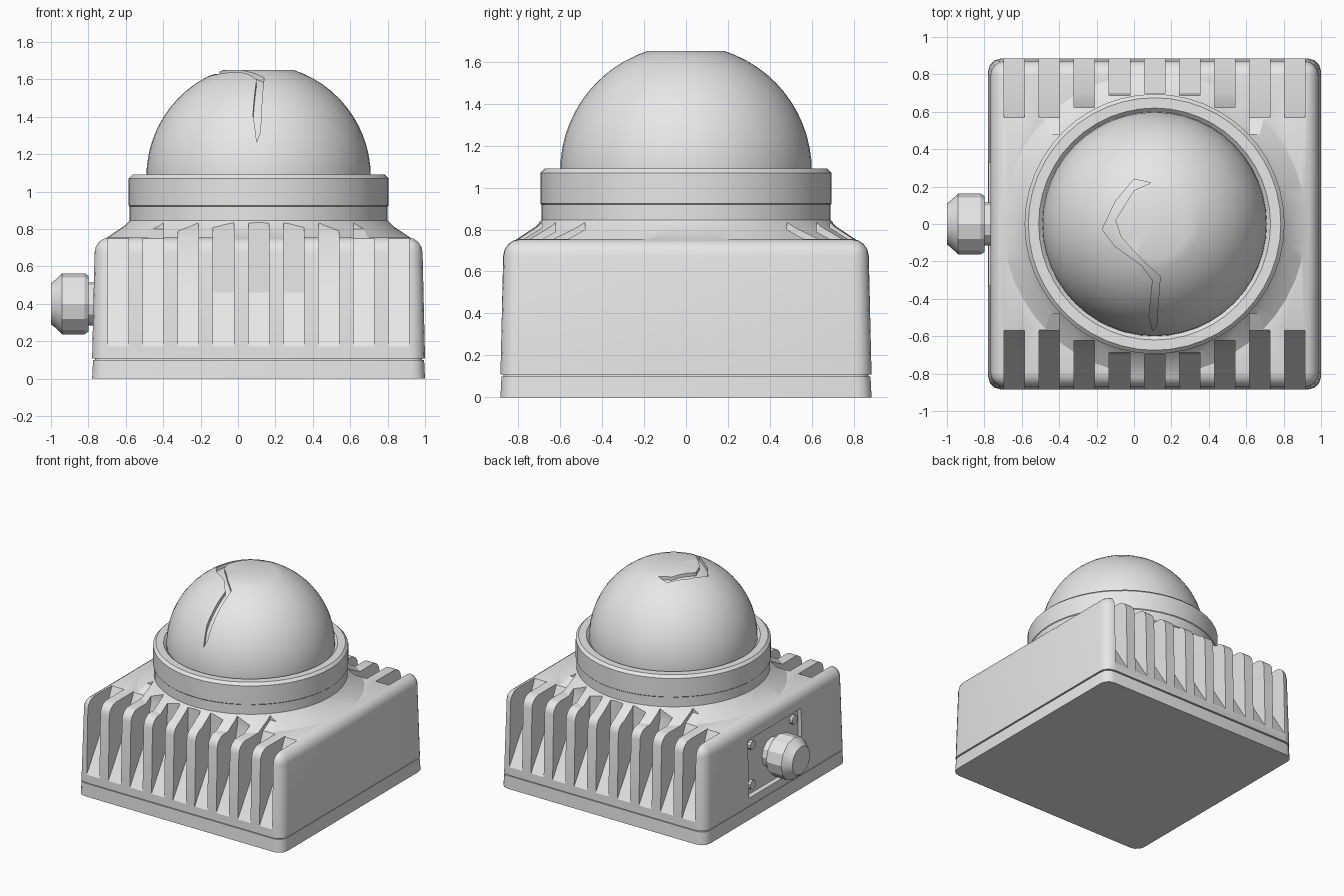
import bpy
import bmesh
from math import sin, cos, pi, radians, sqrt
from mathutils import Matrix, Vector

if "Cube" in bpy.data.objects:
    bpy.data.objects.remove(bpy.data.objects["Cube"], do_unlink=True)

GREY = (0.8, 0.8, 0.8, 1)
metal = bpy.data.materials.new("plain grey")
metal.use_nodes = True
metal.diffuse_color = GREY
for node in metal.node_tree.nodes:
    if node.type == "BSDF_PRINCIPLED":
        node.inputs["Base Color"].default_value = GREY

CX = 0.11   # axis of the dome


def finish(bm, name):
    bmesh.ops.recalc_face_normals(bm, faces=bm.faces)
    mesh = bpy.data.meshes.new(name)
    bm.to_mesh(mesh)
    bm.free()
    mesh.materials.append(metal)
    ob = bpy.data.objects.new(name, mesh)
    bpy.context.collection.objects.link(ob)
    return ob


def box(name, lo, hi, taper=0.0, bevel=0.0, top=0.0, segments=3):
    """Box with inset top, rounded upright edges and rounded top edges."""
    bm = bmesh.new()
    bmesh.ops.create_cube(bm, size=1)
    lo, hi = Vector(lo), Vector(hi)
    for v in bm.verts:
        upper = v.co.z > 0
        inset = [-taper if c > 0 else taper for c in v.co]
        v.co = Vector([(a + b) / 2 + c * (b - a) for a, b, c in zip(lo, hi, v.co)])
        if upper:
            v.co.x += inset[0]
            v.co.y += inset[1]
    if bevel:
        picked = [e for e in bm.edges
                  if abs(e.verts[0].co.z - e.verts[1].co.z) > 0.01
                  or (top and min(v.co.z for v in e.verts) > hi.z - 0.001)]
        bmesh.ops.bevel(bm, geom=picked, offset=bevel, segments=segments,
                        profile=0.5, affect="EDGES", clamp_overlap=True)
    return finish(bm, name)


def lathe(name, profile, sides, matrix):
    """Solid of revolution from (radius, height) points."""
    bm = bmesh.new()
    vs = [bm.verts.new((r, 0, z)) for r, z in profile]
    edges = [bm.edges.new(pair) for pair in zip(vs, vs[1:])]
    bmesh.ops.spin(bm, geom=vs + edges, cent=(0, 0, 0), axis=(0, 0, 1),
                   angle=2 * pi, steps=sides)
    bmesh.ops.remove_doubles(bm, verts=bm.verts, dist=0.0005)
    bmesh.ops.transform(bm, matrix=matrix, verts=bm.verts)
    return finish(bm, name)


def prism(bm, points, offset):
    face = bm.faces.new([bm.verts.new(p) for p in points])
    new = bmesh.ops.extrude_face_region(bm, geom=[face])["geom"]
    bmesh.ops.translate(bm, vec=offset,
                        verts=[g for g in new if isinstance(g, bmesh.types.BMVert)])


def combine(ob, tool, operation):
    mod = ob.modifiers.new(operation, "BOOLEAN")
    mod.operation, mod.object, mod.solver = operation, tool, "EXACT"
    bpy.context.view_layer.update()
    graph = bpy.context.evaluated_depsgraph_get()
    mesh = bpy.data.meshes.new_from_object(ob.evaluated_get(graph))
    ob.modifiers.clear()
    ob.data = mesh
    bpy.data.objects.remove(tool, do_unlink=True)


def smooth(ob, angle=35):
    bpy.ops.object.select_all(action="DESELECT")
    ob.select_set(True)
    bpy.context.view_layer.objects.active = ob
    bpy.ops.object.shade_smooth_by_angle(angle=radians(angle))


AXIS = Matrix.Translation((CX, 0, 0))

# Base plate and the recessed seam above it
base = box("base_plate", (-0.78, -0.885, 0), (1.0, 0.885, 0.1), 0.005, 0.07)
seam = box("seam", (-0.765, -0.87, 0.09), (0.985, 0.87, 0.12), 0, 0.06)

# Housing with the flared collar that carries the ring
housing = box("housing", (-0.78, -0.885, 0.108), (1.0, 0.885, 0.755), 0.015, 0.08, 1, 4)
collar = lathe("collar", [(0, 0.6), (0.84, 0.6), (0.84, 0.735), (0.72, 0.815),
                          (0.69, 0.845), (0.69, 0.92), (0, 0.92)], 48, AXIS)
combine(housing, collar, "UNION")

# Cooling slots on the front and back, stopped where they reach the collar
HALF = 0.055
bm = bmesh.new()
for i in range(9):
    x = CX + (i - 4) * 0.1875
    near = max(0, abs(x - CX) - HALF)
    limit = max(0.42, sqrt(max(0, 0.70 ** 2 - near ** 2)))
    floor = [(0.885, 0.17), (0.70, 0.46), (0.57, 0.75), (0.42, 0.80), (0.42, 1.0)]
    section = [(1.0, 0.17)] + [(max(y, limit), z) for y, z in floor] + [(1.0, 1.0)]
    for side in (-1, 1):
        prism(bm, [(x - HALF, side * y, z) for y, z in section], (2 * HALF, 0, 0))
combine(housing, finish(bm, "slots"), "DIFFERENCE")

# Shallow connector panel on the right side
combine(housing, box("recess", (-0.9, -0.33, 0.17), (-0.74, 0.33, 0.62)), "DIFFERENCE")

# Clamping ring
ring = lathe("ring", [(0.58, 0.91), (0.68, 0.91), (0.695, 0.925), (0.695, 1.07),
                      (0.675, 1.09), (0.62, 1.09), (0.59, 1.06), (0.58, 0.91)], 48, AXIS)


def dome_profile(radius, flat):
    start = math_start = -0.1
    end = sqrt(radius ** 2 - flat ** 2)
    stop = pi / 2 - sin(flat / radius)
    arc = [(radius * cos(a), 1.08 + radius * sin(a))
           for a in (start + (stop - start) * k / 14 for k in range(15))]
    return [(0, arc[0][1])] + arc + [(0, 1.08 + end)]


# Dome with a crack cut through to an inner core
dome = lathe("dome", dome_profile(0.6, 0.19), 48, AXIS)
crack = [(0.10, -0.57), (0.08, -0.50), (0.10, -0.30), (0.04, -0.22), (-0.10, -0.12),
         (-0.17, -0.03), (-0.10, 0.12), (0.0, 0.24), (0.09, 0.22), (0.0, 0.18),
         (-0.10, 0.02), (-0.07, -0.07), (0.06, -0.21), (0.14, -0.28), (0.12, -0.55)]
bm = bmesh.new()
prism(bm, [(x, y, 1.15) for x, y in crack], (0, 0, 0.7))
combine(dome, finish(bm, "crack"), "DIFFERENCE")
core = lathe("dome_core", dome_profile(0.575, 0.19), 48, AXIS)

# Cable gland
OUT = Matrix.Translation((0, 0, 0.4)) @ Matrix.Rotation(-pi / 2, 4, "Y")
gland = lathe("cable_gland", [(0, 0.73), (0.115, 0.73), (0.115, 0.80), (0.15, 0.80),
                              (0.163, 0.82), (0.163, 0.94), (0.125, 0.98),
                              (0.11, 1.0), (0, 1.0)], 12, OUT)

# Panel screws
screws = []
for y in (-0.26, 0.26):
    for z in (-0.155, 0.155):
        screws.append(lathe("panel_screw", [(0, 0.73), (0.035, 0.73), (0.035, 0.765), (0, 0.765)],
                            10, Matrix.Translation((0, y, z)) @ OUT))

for ob in [base, seam, housing, ring, dome, core, gland] + screws:
    smooth(ob, 25 if ob in (gland, housing) else 35)
